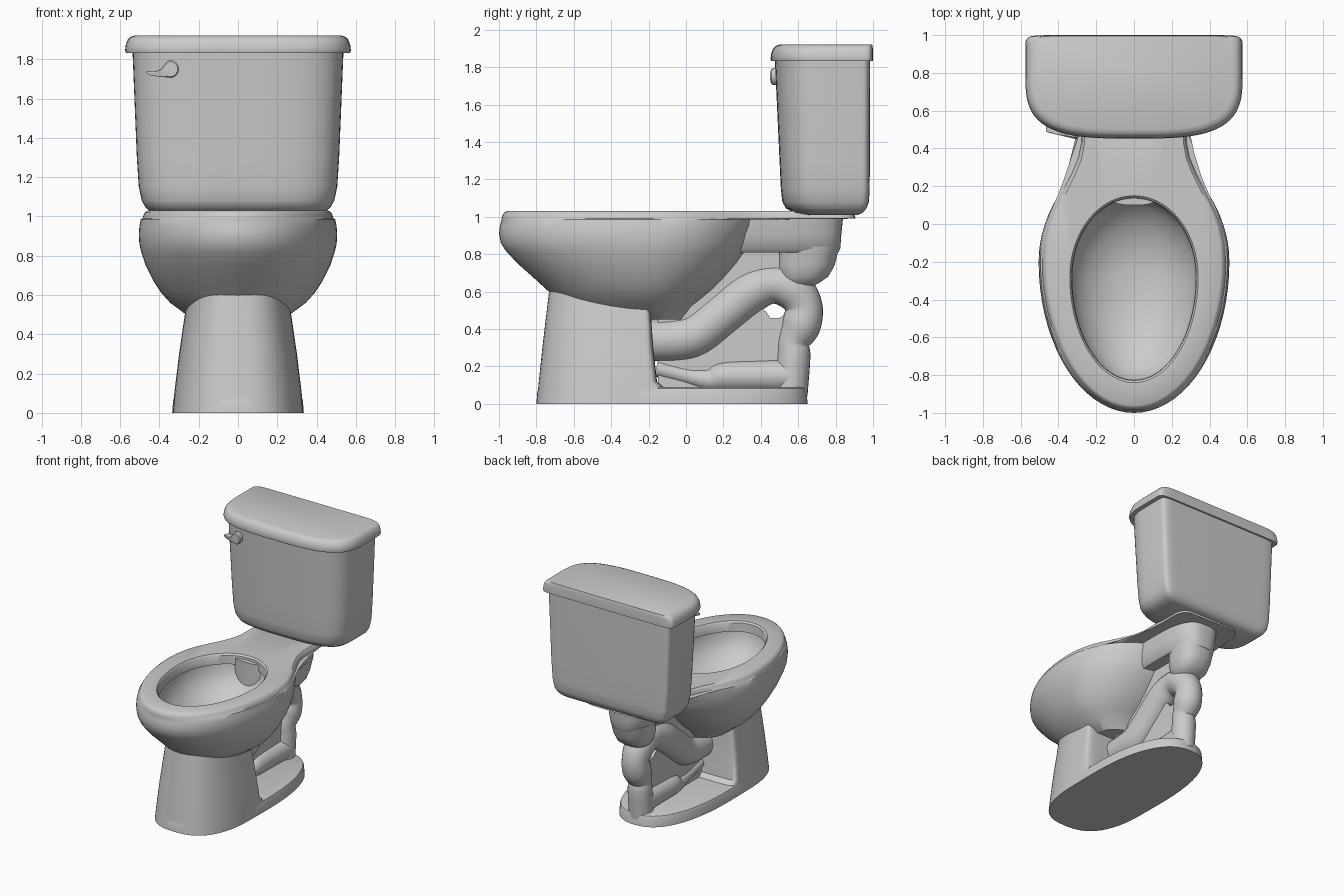
import bpy, bmesh, math
from mathutils import Vector

if "Cube" in bpy.data.objects:
    bpy.data.objects.remove(bpy.data.objects["Cube"], do_unlink=True)

N = 72
porcelain = bpy.data.materials.new("grey porcelain")
porcelain.use_nodes = True
GREY = (0.6, 0.6, 0.6, 1)
porcelain.diffuse_color = GREY
porcelain.node_tree.nodes["Principled BSDF"].inputs["Base Color"].default_value = GREY


def loft(name, rings, angle=35):
    """Skin a closed, capped surface through rings of equal point count."""
    bm = bmesh.new()
    loops = [[bm.verts.new(p) for p in ring] for ring in rings]
    count = len(loops[0])
    for low, high in zip(loops, loops[1:]):
        for i in range(count):
            j = (i + 1) % count
            bm.faces.new((low[i], low[j], high[j], high[i]))
    bm.faces.new(loops[0][::-1])
    bm.faces.new(loops[-1])
    bmesh.ops.recalc_face_normals(bm, faces=bm.faces)
    mesh = bpy.data.meshes.new(name)
    bm.to_mesh(mesh)
    bm.free()
    mesh.materials.append(porcelain)
    obj = bpy.data.objects.new(name, mesh)
    bpy.context.collection.objects.link(obj)
    bpy.ops.object.select_all(action='DESELECT')
    bpy.context.view_layer.objects.active = obj
    obj.select_set(True)
    bpy.ops.object.shade_smooth_by_angle(angle=math.radians(angle))
    return obj


def spow(v, p):
    return math.copysign(abs(v) ** p, v)


def oval(z, front, mid, back, w, pf=2, pb=2):
    """Superellipse ring with its own front and back depth and squareness."""
    ring = []
    for i in range(N):
        a = 2 * math.pi * i / N
        c, s = -math.cos(a), math.sin(a)
        p, depth = (pf, mid - front) if c < 0 else (pb, back - mid)
        ring.append((w * spow(s, 2 / p), mid + depth * spow(c, 2 / p), z))
    return ring


def keyhole(z, inset):
    """Rim outline: round at the front, narrowing to a deck at the back."""
    ring = []
    for x, y, _ in oval(z, -1, -0.2, 0.92, 0.5):
        if y > -0.2:
            u = min((y + 0.2) / 0.66, 1) ** 1.2
            w = 0.285 + 0.215 * (1 + math.cos(math.pi * u)) / 2
            v = max((y - 0.82) / 0.1, 0)
            w -= 0.1 * (1 - math.sqrt(max(1 - v * v, 0)))
            x = 0 if abs(x) < 1e-4 else math.copysign(w, x)
        ring.append((x * (1 - 2 * inset), y * (1 - inset), z))
    return ring


def sweep(name, path, steps=6, sides=24):
    """Round pipe in the middle plane through (y, z, radius) points."""
    pts = [Vector(p) for p in path]
    pts = [2 * pts[0] - pts[1]] + pts + [2 * pts[-1] - pts[-2]]
    fine = []
    for a, b, c, d in zip(pts, pts[1:], pts[2:], pts[3:]):
        for k in range(steps):
            t = k / steps
            fine.append(0.5 * (2 * b + (c - a) * t + (2 * a - 5 * b + 4 * c - d) * t ** 2
                               + (3 * b - a - 3 * c + d) * t ** 3))
    fine.append(pts[-2])
    rings = []
    for i, p in enumerate(fine):
        tan = fine[min(i + 1, len(fine) - 1)] - fine[max(i - 1, 0)]
        side = Vector((0, -tan.y, tan.x)).normalized()
        angles = [2 * math.pi * k / sides for k in range(sides)]
        rings.append([Vector((0, p.x, p.y)) + p.z * (side * math.cos(a) + Vector((math.sin(a), 0, 0)))
                      for a in angles])
    return loft(name, rings, 50)


# Bowl: outer skin, rim with deck, then inner basin
outer = [(0.45, -0.55, -0.02, 0.20), (0.52, -0.64, 0.03, 0.29), (0.56, -0.69, 0.08, 0.345),
         (0.61, -0.745, 0.14, 0.39), (0.67, -0.81, 0.20, 0.43), (0.75, -0.90, 0.27, 0.47),
         (0.82, -0.965, 0.32, 0.493), (0.86, -0.99, 0.34, 0.502), (0.91, -1.0, 0.36, 0.505),
         (0.95, -0.995, 0.38, 0.502), (0.985, -0.985, 0.39, 0.495)]
inner = [(1.03, -0.84, 0.15, 0.34), (1.018, -0.828, 0.138, 0.33), (0.95, -0.825, 0.135, 0.327),
         (0.945, -0.84, 0.15, 0.345), (0.88, -0.83, 0.14, 0.34), (0.8, -0.77, 0.09, 0.30),
         (0.73, -0.66, 0.0, 0.23), (0.68, -0.5, -0.12, 0.13), (0.665, -0.38, -0.22, 0.05)]
rings = [oval(z, f, -0.2, b, w) for z, f, b, w in outer]
rings += [keyhole(z, k) for z, k in ((0.99, 0.014), (1.01, 0.02), (1.022, 0.028), (1.03, 0.04))]
rings += [oval(z, f, -0.28, b, w) for z, f, b, w in inner]
loft("bowl", rings, 40)

# Pedestal and foot
loft("pedestal", [oval(z, f, -0.27, b, w, 2.6, 8) for z, f, b, w in
                  ((0, -0.8, -0.12, 0.333), (0.09, -0.79, -0.12, 0.325), (0.12, -0.787, -0.155, 0.322),
                   (0.3, -0.768, -0.175, 0.3), (0.52, -0.742, -0.19, 0.268), (0.62, -0.73, -0.19, 0.255))])
loft("foot", [oval(z, -0.8 + k, -0.1, 0.65 - k, 0.335 - k, 2.6, 2.4) for z, k in
              ((0, 0), (0.065, 0.005), (0.082, 0.012), (0.09, 0.03))])

# Water inlet block and neck under the deck
loft("inlet_block", [oval(z, 0.1, 0.4, b, w, 3, 3) for z, b, w in
                     ((0.81, 0.815, 0.15), (0.83, 0.825, 0.17), (0.9, 0.83, 0.19), (1.0, 0.84, 0.2))])
loft("inlet_neck", [oval(z, f, (f + b) / 2, b, w, 2.4, 2.4) for z, f, b, w in
                    ((0.62, 0.55, 0.66, 0.06), (0.645, 0.52, 0.71, 0.1), (0.68, 0.5, 0.76, 0.125),
                     (0.74, 0.49, 0.795, 0.14), (0.84, 0.5, 0.82, 0.155))], 50)

# Trapway pipe, outlet and the thin web between them
sweep("trapway", [(-0.22, 0.34, 0.11), (-0.05, 0.345, 0.115), (0.06, 0.375, 0.115), (0.2, 0.485, 0.115),
                  (0.34, 0.595, 0.115), (0.46, 0.64, 0.105), (0.57, 0.61, 0.11), (0.63, 0.52, 0.1),
                  (0.615, 0.42, 0.105), (0.575, 0.33, 0.085), (0.575, 0.25, 0.09), (0.56, 0.05, 0.09)])
sweep("outlet", [(0.56, 0.15, 0.09), (0.4, 0.15, 0.085), (0.2, 0.145, 0.08), (0.12, 0.13, 0.06),
                 (0.0, 0.15, 0.045), (-0.16, 0.19, 0.045)])
web = [(-0.15, 0.08), (-0.15, 0.3), (0.1, 0.36), (0.38, 0.53), (0.43, 0.49), (0.45, 0.46),
       (0.5, 0.46), (0.57, 0.5), (0.57, 0.08)]
loft("trapway_web", [[(x, y, z) for y, z in web] for x in (-0.03, 0.03)])
bridge = [(-0.15, 0.35), (-0.15, 0.55), (0.2, 0.83), (0.5, 0.83), (0.5, 0.65), (0.3, 0.6), (0.02, 0.36)]
loft("bowl_web", [[(x, y, z) for y, z in bridge] for x in (-0.06, 0.06)])

# Tank and lid
loft("tank", [oval(z, f, 0.8, b, w, 3.4, 14) for z, f, b, w in
              ((1.01, 0.64, 0.92, 0.38), (1.022, 0.575, 0.945, 0.44), (1.045, 0.535, 0.965, 0.47),
               (1.08, 0.515, 0.978, 0.49), (1.15, 0.507, 0.982, 0.505), (1.3, 0.5, 0.983, 0.515),
               (1.84, 0.475, 0.985, 0.537))])
loft("tank_lid", [oval(z, 0.452 + k, 0.8, 1.0 - k * 0.1, 0.575 - k, 3.3, 16) for z, k in
                  ((1.832, 0.004), (1.845, 0), (1.875, 0.004), (1.9, 0.014), (1.914, 0.028), (1.921, 0.05))])


# Flush handle: a teardrop lever with a round hub
def teardrop(y, size):
    arc = [math.radians(-110 + 22 * k) for k in range(11)]
    pts = [(0.045 * math.cos(a), 0.045 * math.sin(a)) for a in arc]
    pts += [(-0.05, -0.002), (-0.09, -0.015), (-0.12, -0.012), (-0.122, -0.022), (-0.1, -0.033), (-0.05, -0.04)]
    return [(-0.345 + size * u, y - 0.2 * u, 1.75 + size * v) for u, v in pts]


loft("flush_handle", [teardrop(y, s) for y, s in ((0.51, 0.9), (0.48, 1), (0.465, 1), (0.458, 0.85))])
